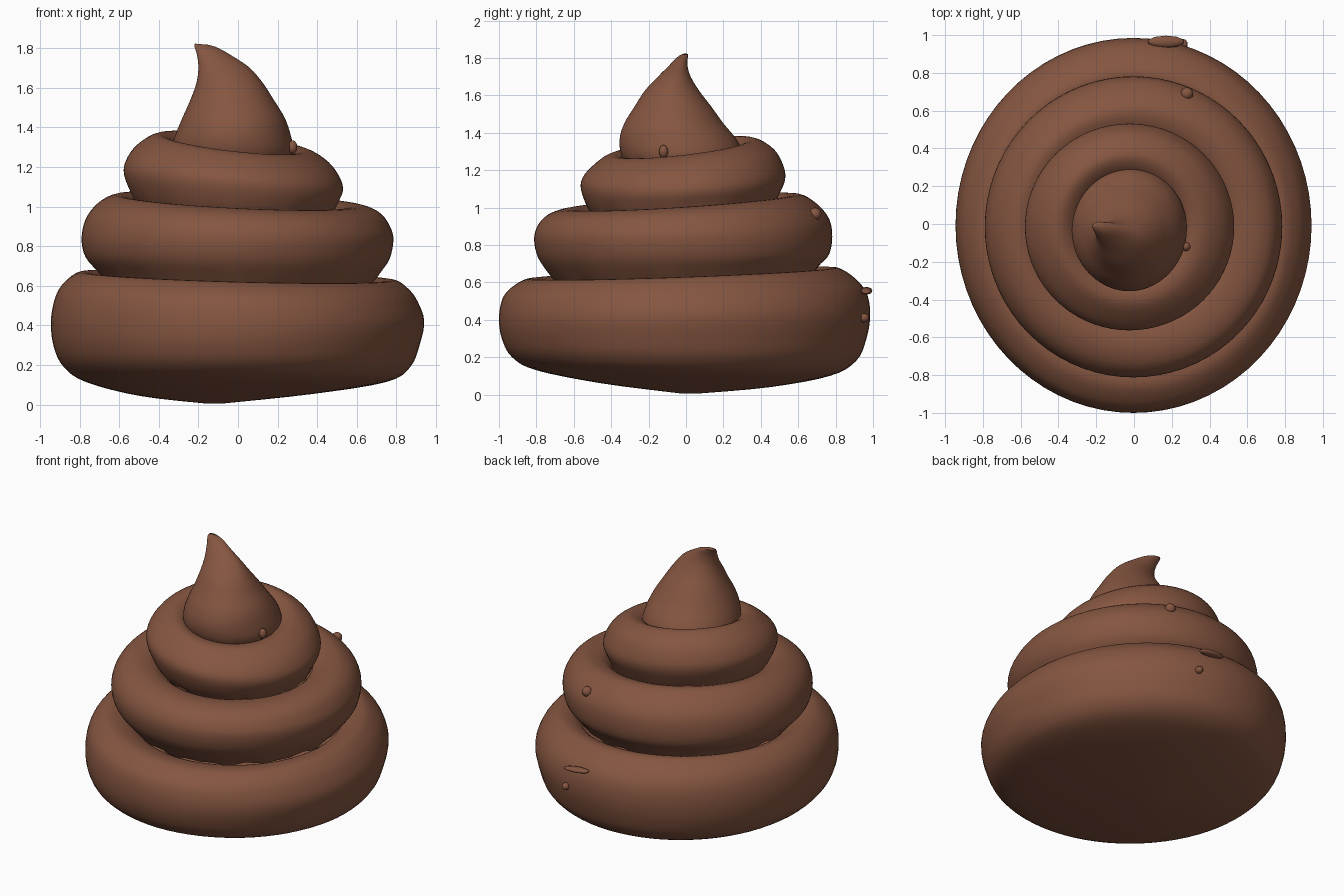
import bpy, bmesh, math
from mathutils import Vector

brown = bpy.data.materials.new("chocolate_brown")
brown.diffuse_color = (0.235, 0.092, 0.052, 1)

SIDES = 72
STEPS = 4


def smooth_rows(rows):
    """Catmull-Rom interpolation between the given rings."""
    out = []
    n = len(rows)
    for i in range(n - 1):
        p = [rows[max(i - 1, 0)], rows[i], rows[i + 1], rows[min(i + 2, n - 1)]]
        for k in range(STEPS):
            t = k / STEPS
            out.append([0.5 * (2 * b + (c - a) * t + (2 * a - 5 * b + 4 * c - d) * t * t
                               + (3 * b - a - 3 * c + d) * t ** 3) for a, b, c, d in zip(*p)])
    out.append(list(rows[-1]))
    return out


def loft(name, rows, cap_start=False, cap_end=False, ripple=0.0):
    """Rings: x left, x right, y front, y back, z, z lean in x, z lean in y."""
    bm = bmesh.new()
    rings = []
    rows = smooth_rows(rows)
    for j, (xl, xr, yf, yb, z, dx, dy) in enumerate(rows):
        cx, cy, rx, ry = (xl + xr) / 2, (yf + yb) / 2, (xr - xl) / 2, (yb - yf) / 2
        fade = ripple * max(0, 1 - j / 7)      # uneven pinched crease
        ring = []
        for i in range(SIDES):
            a = math.tau * i / SIDES
            c, s = math.cos(a), math.sin(a)
            w = fade * (math.sin(13 * a) + math.sin(21 * a + 1))
            ring.append(bm.verts.new((cx + rx * c, cy + ry * s, z + dx * c + dy * s + w)))
        rings.append(ring)
    for r0, r1 in zip(rings, rings[1:]):
        for i in range(SIDES):
            k = (i + 1) % SIDES
            bm.faces.new((r0[i], r0[k], r1[k], r1[i]))
    if cap_start:
        bm.faces.new(rings[0][::-1])
    if cap_end:
        bm.faces.new(rings[-1])
    finish(name, bm)


def finish(name, bm):
    me = bpy.data.meshes.new(name)
    for f in bm.faces:
        f.smooth = True
    bm.to_mesh(me)
    bm.free()
    me.materials.append(brown)
    ob = bpy.data.objects.new(name, me)
    bpy.context.collection.objects.link(ob)
    return ob


# wide bottom coil with a shallow bowl underneath
loft("bottom_coil", [
    (-0.16, -0.08, -0.02, 0.06, 0.005, 0, 0),
    (-0.50, 0.38, -0.45, 0.45, 0.05, 0.005, -0.01),
    (-0.77, 0.75, -0.80, 0.77, 0.115, 0, -0.015),
    (-0.88, 0.87, -0.93, 0.91, 0.19, 0, -0.01),
    (-0.93, 0.92, -0.985, 0.965, 0.30, 0.01, 0),
    (-0.945, 0.94, -1.0, 0.985, 0.42, 0.005, 0.01),
    (-0.925, 0.905, -0.98, 0.965, 0.53, -0.005, 0.015),
    (-0.88, 0.86, -0.93, 0.90, 0.60, -0.015, 0.025),
    (-0.80, 0.80, -0.85, 0.81, 0.648, -0.022, 0.03),
    (-0.72, 0.72, -0.75, 0.73, 0.635, -0.015, 0.025),
    (-0.66, 0.66, -0.68, 0.68, 0.60, -0.015, 0.02),
], cap_start=True)

# second coil
loft("second_coil", [
    (-0.66, 0.66, -0.68, 0.67, 0.605, -0.01, 0.02),
    (-0.71, 0.71, -0.73, 0.71, 0.665, -0.01, 0.02),
    (-0.77, 0.765, -0.79, 0.765, 0.74, -0.005, 0.01),
    (-0.79, 0.785, -0.812, 0.782, 0.835, 0, 0.01),
    (-0.77, 0.765, -0.795, 0.765, 0.92, -0.015, 0.02),
    (-0.71, 0.72, -0.74, 0.70, 0.99, -0.025, 0.03),
    (-0.62, 0.64, -0.65, 0.61, 1.03, -0.03, 0.04),
    (-0.53, 0.54, -0.55, 0.52, 1.015, -0.02, 0.035),
    (-0.48, 0.48, -0.49, 0.47, 0.97, -0.02, 0.03),
], ripple=0.006)

# third coil
loft("third_coil", [
    (-0.48, 0.47, -0.48, 0.46, 0.965, -0.015, 0.025),
    (-0.53, 0.50, -0.525, 0.495, 1.03, -0.02, 0.03),
    (-0.575, 0.53, -0.56, 0.53, 1.12, -0.04, 0.03),
    (-0.565, 0.515, -0.555, 0.52, 1.19, -0.045, 0.035),
    (-0.51, 0.46, -0.50, 0.47, 1.265, -0.045, 0.045),
    (-0.41, 0.37, -0.42, 0.37, 1.32, -0.045, 0.045),
    (-0.33, 0.29, -0.34, 0.29, 1.30, -0.03, 0.03),
    (-0.28, 0.24, -0.28, 0.24, 1.24, -0.02, 0.02),
], ripple=0.006)

# curled tip
loft("curled_tip", [
    (-0.30, 0.25, -0.30, 0.27, 1.22, -0.015, 0.02),
    (-0.33, 0.28, -0.345, 0.295, 1.29, -0.01, 0.01),
    (-0.315, 0.265, -0.355, 0.27, 1.365, 0, 0),
    (-0.28, 0.235, -0.33, 0.20, 1.45, 0, 0),
    (-0.24, 0.18, -0.275, 0.135, 1.54, 0, 0),
    (-0.21, 0.125, -0.22, 0.07, 1.625, 0, 0),
    (-0.20, 0.06, -0.15, 0.025, 1.70, 0, 0),
    (-0.207, -0.02, -0.09, 0.008, 1.76, -0.005, 0),
    (-0.22, -0.10, -0.045, 0.01, 1.805, -0.004, 0),
    (-0.218, -0.15, -0.02, 0.012, 1.82, -0.003, 0),
], cap_end=True, ripple=0.004)


# small crumbs stuck to the surface
def crumb(name, center, size, turn=0.0):
    bm = bmesh.new()
    bmesh.ops.create_icosphere(bm, subdivisions=2, radius=1)
    for v in bm.verts:
        v.co = Vector((v.co.x * size[0], v.co.y * size[1], v.co.z * size[2]))
    ob = finish(name, bm)
    ob.location = center
    ob.rotation_euler = (0, turn, 0)


crumb("back_crumb_bar", (0.17, 0.965, 0.555), (0.10, 0.032, 0.018), 0.1)
crumb("back_crumb_low", (0.26, 0.95, 0.41), (0.025, 0.03, 0.025))
crumb("second_coil_crumb", (0.28, 0.69, 0.965), (0.035, 0.035, 0.035))
crumb("tip_crumb", (0.275, -0.12, 1.30), (0.025, 0.025, 0.035))
